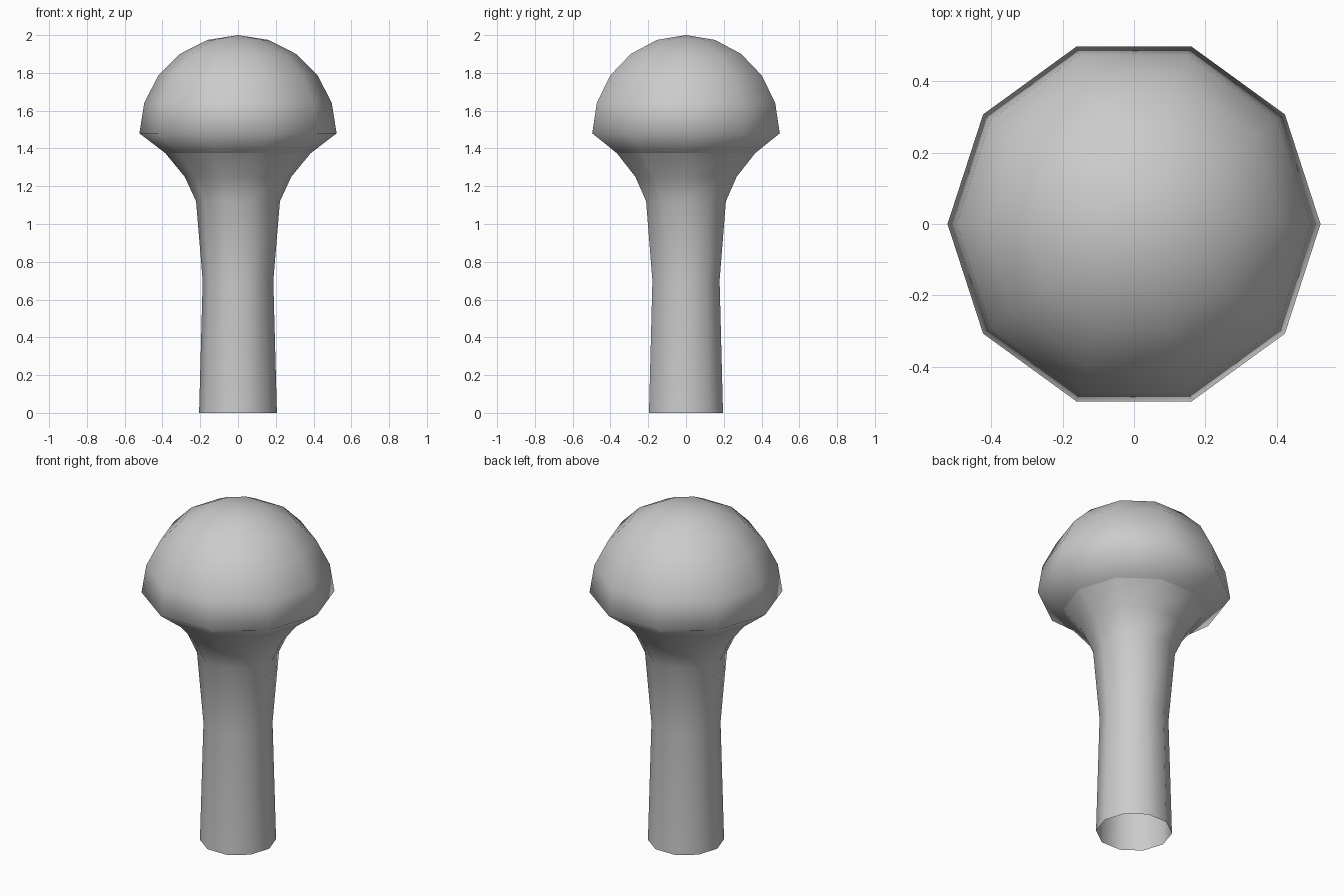
import bpy
import bmesh
from math import cos, sin, pi

SIDES = 10

default = bpy.data.objects.get("Cube")
if default:
    bpy.data.objects.remove(default, do_unlink=True)

grey = bpy.data.materials.new("soft grey")
grey.use_nodes = True
grey.diffuse_color = (0.6, 0.6, 0.6, 1)
grey.node_tree.nodes["Principled BSDF"].inputs["Base Color"].default_value = grey.diffuse_color


def lathe(name, profile):
    """Turn a (radius, height) profile, listed bottom to top, around z."""
    bm = bmesh.new()
    rings = []
    for r, z in profile:
        if r == 0:
            rings.append([bm.verts.new((0, 0, z))] * SIDES)
        else:
            rings.append([bm.verts.new((r * cos(2 * pi * i / SIDES),
                                        r * sin(2 * pi * i / SIDES), z))
                          for i in range(SIDES)])
    for low, high in zip(rings, rings[1:]):
        for i in range(SIDES):
            j = (i + 1) % SIDES
            corners = [low[i], low[j], high[j], high[i]]
            bm.faces.new(list(dict.fromkeys(corners))).smooth = True
    mesh = bpy.data.meshes.new(name)
    bm.to_mesh(mesh)
    bm.free()
    mesh.materials.append(grey)
    obj = bpy.data.objects.new(name, mesh)
    bpy.context.collection.objects.link(obj)
    return obj


# Domed cap: a half sphere over a sloping underside
RADIUS, RIM = 0.522, 1.48
neck = (0.385, 1.375)
dome = [(RADIUS * cos(k * pi / 10), RIM + 0.52 * sin(k * pi / 10)) for k in range(5)]
lathe("cap", [neck] + dome + [(0, 2.0)])

# Hollow stem, waisted in the middle and flaring into the cap
lathe("stem", [(0.206, 0), (0.187, 0.70), (0.222, 1.12), (0.282, 1.25), neck])
